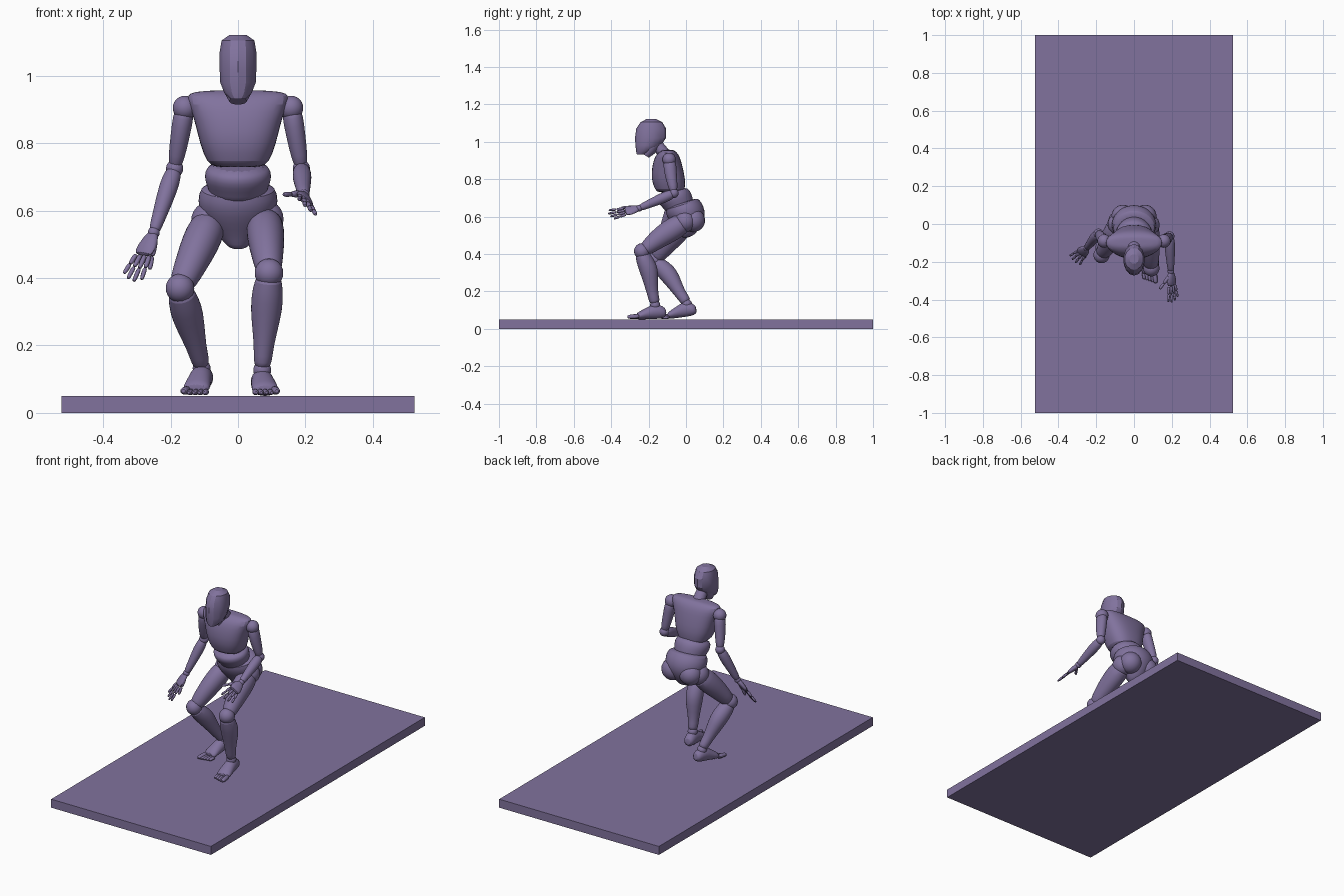
import bpy, bmesh, math
from mathutils import Vector as V

if "Cube" in bpy.data.objects:
    bpy.data.objects.remove(bpy.data.objects["Cube"])

MAT = bpy.data.materials.new("violet")
MAT.diffuse_color = (0.22, 0.17, 0.34, 1)
MAT.use_nodes = True
MAT.node_tree.nodes["Principled BSDF"].inputs["Base Color"].default_value = MAT.diffuse_color


def finish(name, bm, angle=40, subdiv=0):
    bmesh.ops.recalc_face_normals(bm, faces=bm.faces)
    me = bpy.data.meshes.new(name)
    bm.to_mesh(me)
    bm.free()
    ob = bpy.data.objects.new(name, me)
    bpy.context.collection.objects.link(ob)
    me.materials.append(MAT)
    if subdiv:
        mod = ob.modifiers.new("round", 'SUBSURF')
        mod.levels = mod.render_levels = subdiv
    bpy.ops.object.select_all(action='DESELECT')
    ob.select_set(True)
    bpy.context.view_layer.objects.active = ob
    if angle:
        bpy.ops.object.shade_smooth_by_angle(angle=math.radians(angle))
    return ob


def loft(name, rings, u, v, n=16, p=2.0, angle=40, subdiv=1):
    """Skin rings of (centre, half width along u, half depth along v)."""
    bm = bmesh.new()
    loops = []
    for c, ru, rv in rings:
        loop = []
        for i in range(n):
            a = 2 * math.pi * (i + 0.5) / n
            s, k = math.sin(a), math.cos(a)
            s = math.copysign(abs(s) ** (2 / p), s)
            k = math.copysign(abs(k) ** (2 / p), k)
            loop.append(bm.verts.new(V(c) + u * ru * k + v * rv * s))
        loops.append(loop)
    for a, b in zip(loops, loops[1:]):
        for i in range(n):
            j = (i + 1) % n
            bm.faces.new((a[i], a[j], b[j], b[i]))
    bm.faces.new(loops[0])
    bm.faces.new(loops[-1])
    return finish(name, bm, angle, subdiv)


def limb(name, a, b, prof, front=(0, -1, 0), **kw):
    """Tube from a to b; prof rows: (t, half width, half depth, forward shift)."""
    a, b = V(a), V(b)
    d = (b - a).normalized()
    f = V(front)
    f = (f - d * f.dot(d)).normalized()
    u = f.cross(d)
    return loft(name, [(a.lerp(b, t) + f * o, w, h) for t, w, h, o in prof], u, f, **kw)


def ball(name, c, r, scale=(1, 1, 1)):
    bm = bmesh.new()
    bmesh.ops.create_uvsphere(bm, u_segments=18, v_segments=12, radius=r)
    for vert in bm.verts:
        vert.co = V([vert.co[i] * scale[i] + c[i] for i in range(3)])
    return finish(name, bm)


def body(name, rows, tilt=0.0, **kw):
    """Rows: (z, y centre, half width, half depth)."""
    return loft(name, [((0, y, z), w, h) for z, y, w, h in rows], V((1, 0, 0)), V((0, 1, tilt)), **kw)


# Base slab
bm = bmesh.new()
bmesh.ops.create_cube(bm, size=1)
for vert in bm.verts:
    vert.co = V((vert.co.x * 1.046, vert.co.y * 2, vert.co.z * 0.05 + 0.025))
finish("base_slab", bm, angle=0)

# Head, neck and trunk
body("head", [(1.122, -.185, .025, .025), (1.105, -.185, .050, .058), (1.07, -.186, .056, .080),
              (1.02, -.190, .056, .083), (.98, -.202, .054, .068), (.95, -.222, .042, .045),
              (.932, -.238, .024, .025)], n=14, angle=25, subdiv=0)
limb("jaw", (0, -.17, 1.0), (0, -.215, .925), [(0, .045, .045, 0), (.6, .042, .035, 0), (1, .026, .02, 0)], subdiv=0)
limb("neck", (0, -.10, .915), (0, -.175, 1.01), [(0, .042, .036, 0), (.3, .033, .032, 0), (1, .034, .034, 0)])
body("chest", [(.728, -.085, .070, .065), (.74, -.085, .092, .080), (.80, -.095, .115, .093),
               (.87, -.100, .130, .082), (.92, -.100, .150, .068), (.943, -.098, .152, .050),
               (.953, -.096, .135, .034), (.958, -.096, .06, .025)], p=2.5, n=20, angle=30)
body("abdomen", [(.63, -.025, .085, .075), (.665, -.040, .088, .078), (.69, -.055, .100, .088),
                 (.715, -.068, .100, .088), (.74, -.075, .085, .075)], tilt=.3, n=20)
body("pelvis", [(.675, -.025, .085, .078), (.668, -.022, .113, .092), (.63, -.005, .122, .100),
                (.585, .015, .112, .090), (.545, .022, .072, .068), (.51, .018, .045, .045),
                (.488, .012, .024, .026)], tilt=.3, n=20)
for s, side in ((1, "left"), (-1, "right")):
    ball(side + "_buttock", (s * .058, .04, .58), .062)

# Legs
THIGH = [(0, .040, .040, 0), (.08, .056, .060, 0), (.35, .058, .064, .004), (.65, .049, .053, .006),
         (.88, .042, .042, 0), (1, .030, .030, 0)]
SHIN = [(0, .026, .026, 0), (.06, .042, .042, .004), (.3, .050, .052, -.010), (.5, .044, .046, -.010),
        (.78, .029, .030, 0), (.95, .028, .030, 0), (1, .020, .022, 0)]
FOOT = [(0, .018, .018, .0), (.07, .030, .032, .003), (.25, .034, .043, .012), (.45, .036, .034, .006),
        (.68, .042, .022, -.003), (.76, .036, .016, -.006)]


def leg(side, hip, knee, ankle, heel, toe):
    hip, knee, ankle, heel, toe = map(V, (hip, knee, ankle, heel, toe))
    ball(side + "_hip", hip, .058)
    limb(side + "_thigh", hip, knee, THIGH)
    ball(side + "_knee", knee, .043)
    limb(side + "_shin", knee, ankle, SHIN)
    ball(side + "_ankle", ankle - V((0, 0, .008)), .027)
    limb(side + "_foot", heel, toe, FOOT, front=(0, 0, 1))
    d = (toe - heel).normalized()
    across = d.cross(V((0, 0, 1))).normalized()
    inner = -1 if side == "left" else 1
    # Big toe and a row of smaller toes
    for i in range(5):
        r = .014 if i == 0 else .010
        base = heel.lerp(toe, .68) + across * inner * (.027 - i * .0145)
        tip = base + d * (.07 - i * .007)
        base.z, tip.z = .050 + r * 1.3, .050 + r
        limb(f"{side}_toe_{i + 1}", base, tip,
             [(0, r, r, 0), (.5, r, r, 0), (.9, r * .9, r * .8, 0), (1, r * .5, r * .4, 0)],
             front=(0, 0, 1), n=8)


leg("left", (.078, -.005, .575), (.092, -.235, .415), (.072, -.165, .135),
    (.065, -.105, .088), (.088, -.315, .068))
leg("right", (-.082, 0, .57), (-.172, -.165, .37), (-.108, .005, .14),
    (-.098, .055, .105), (-.135, -.145, .066))

# Arms
UPPER = [(0, .024, .026, 0), (.12, .032, .037, 0), (.45, .029, .033, .003), (.8, .025, .026, 0), (1, .018, .018, 0)]
FORE = [(0, .018, .018, 0), (.08, .026, .027, 0), (.3, .030, .030, 0), (.7, .022, .023, 0),
        (.95, .018, .019, 0), (1, .012, .012, 0)]
PALM = [(0, .014, .011, 0), (.15, .022, .015, 0), (.6, .034, .014, 0), (1, .033, .010, 0)]
FINGER = [(0, .6, .6, 0), (.12, 1, 1, 0), (.85, .9, .9, 0), (1, .5, .5, 0)]


def bone(name, a, b, r):
    limb(name, a, b, [(t, w * r, h * r, o) for t, w, h, o in FINGER], front=(.3, -.4, .8), n=8)


def arm(side, shoulder, elbow, wrist, tip, thumb, lateral):
    wrist, tip, thumb = V(wrist), V(tip), V(thumb)
    ball(side + "_shoulder", shoulder, .036)
    limb(side + "_upper_arm", shoulder, elbow, UPPER)
    ball(side + "_elbow", elbow, .026)
    limb(side + "_forearm", elbow, wrist, FORE, front=(.2, -.3, .9))
    ball(side + "_wrist", wrist, .018)
    d = (tip - wrist).normalized()
    size = (tip - wrist).length
    lat = V(lateral)
    lat = (lat - d * lat.dot(d)).normalized()
    flat = lat.cross(d)
    limb(side + "_palm", wrist, wrist + d * size * .5, PALM, front=flat)
    # Four fingers with two segments each
    for i in range(4):
        k = 1.5 - i
        root = wrist + d * size * .48 + lat * k * .016
        out = (d + lat * k * .10).normalized()
        length = size * (.50, .55, .51, .42)[i]
        mid = root + out * length * .5
        bone(f"{side}_finger_{i + 1}_base", root, mid, .0088)
        bone(f"{side}_finger_{i + 1}_tip", mid, root + out * length, .0078)
    # Thumb
    root = wrist + d * size * .15 + lat * .016
    mid = root.lerp(thumb, .55)
    bone(side + "_thumb_base", root, mid, .012)
    bone(side + "_thumb_tip", mid, thumb, .009)


arm("left", (.158, -.09, .905), (.188, -.065, .725), (.195, -.25, .645),
    (.208, -.41, .608), (.135, -.345, .648), (-.7, 0, .7))
arm("right", (-.158, -.09, .905), (-.188, -.05, .725), (-.250, -.125, .535),
    (-.318, -.195, .395), (-.262, -.18, .425), (.8, -.5, 0))
